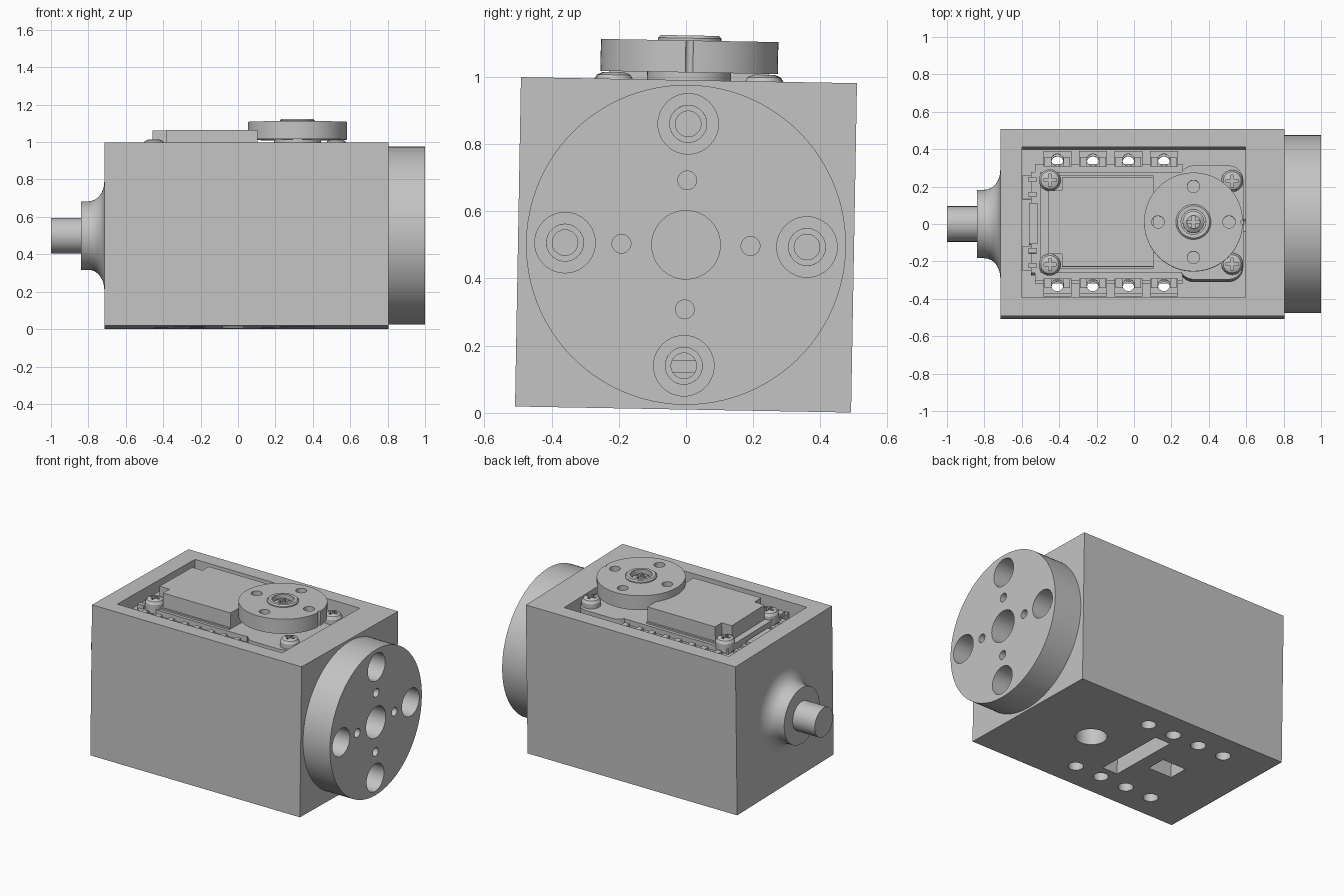
import bpy, bmesh, math
from mathutils import Matrix, Vector

if "Cube" in bpy.data.objects:
    bpy.data.objects.remove(bpy.data.objects["Cube"])

grey = bpy.data.materials.new("light_grey")
grey.use_nodes = True
grey.diffuse_color = (0.55, 0.55, 0.55, 1)
grey.node_tree.nodes["Principled BSDF"].inputs["Base Color"].default_value = (0.55, 0.55, 0.55, 1)

MID = Vector((0, 0, 0.5))
# The whole assembly leans slightly about its long axis
LEAN = Matrix.Translation(MID) @ Matrix.Rotation(-0.018, 4, 'X') @ Matrix.Translation(-MID)
parts = []


def make(name, bm):
    mesh = bpy.data.meshes.new(name)
    bmesh.ops.recalc_face_normals(bm, faces=bm.faces)
    bm.to_mesh(mesh)
    bm.free()
    ob = bpy.data.objects.new(name, mesh)
    bpy.context.collection.objects.link(ob)
    mesh.materials.append(grey)
    parts.append(ob)
    return ob


def box(name, x0, x1, y0, y1, z0, z1, round_corner=0):
    bm = bmesh.new()
    m = Matrix.Translation(((x0 + x1) / 2, (y0 + y1) / 2, (z0 + z1) / 2))
    m = m @ Matrix.Diagonal((x1 - x0, y1 - y0, z1 - z0, 1))
    bmesh.ops.create_cube(bm, size=1, matrix=m)
    if round_corner:
        upright = [e for e in bm.edges if abs(e.verts[0].co.z - e.verts[1].co.z) > 1e-4]
        bmesh.ops.bevel(bm, geom=upright, offset=round_corner, segments=6,
                        profile=0.5, affect='EDGES')
    return make(name, bm)


def lathe(name, profile, origin, axis='Z', seg=64):
    """Spin (radius, height) points about the axis through origin."""
    bm = bmesh.new()
    rings = []
    for r, h in profile:
        ring = []
        for i in range(seg):
            a = math.tau * i / seg
            ring.append(bm.verts.new((r * math.cos(a), r * math.sin(a), h)))
        rings.append(ring)
    for a, b in zip(rings, rings[1:]):
        for i in range(seg):
            j = (i + 1) % seg
            bm.faces.new((a[i], a[j], b[j], b[i]))
    bm.faces.new(rings[0])
    bm.faces.new(rings[-1])
    turn = Matrix.Rotation(math.pi / 2, 4, 'Y') if axis == 'X' else Matrix()
    bm.transform(Matrix.Translation(origin) @ turn)
    return make(name, bm)


def cyl(name, r, x, y, z, length, axis='Z', seg=32):
    return lathe(name, [(r, 0), (r, length)], (x, y, z), axis, seg)


def cut(target, cutters):
    for c in cutters:
        mod = target.modifiers.new("cut", 'BOOLEAN')
        mod.operation = 'DIFFERENCE'
        mod.solver = 'EXACT'
        mod.object = c
    bpy.context.view_layer.update()
    graph = bpy.context.evaluated_depsgraph_get()
    result = bpy.data.meshes.new_from_object(target.evaluated_get(graph))
    target.modifiers.clear()
    target.data = result
    for c in cutters:
        parts.remove(c)
        bpy.data.objects.remove(c)


def around(radius, count=4):
    return [(radius * math.cos(math.tau * i / count), radius * math.sin(math.tau * i / count))
            for i in range(count)]


EAR_X = [-0.41, -0.22, -0.03, 0.16]
FLOOR = 0.12

# Open-topped housing with bottom openings and end-wall bores
housing = box("housing", -0.715, 0.805, -0.5, 0.5, 0.01, 0.99)
cutters = [box("cavity", -0.6, 0.595, -0.403, 0.403, FLOOR, 1.3),
           cyl("axle_opening", 0.093, 0.32, 0, -0.1, 0.3, seg=48),
           box("cable_slot", -0.08, 0.03, -0.24, 0.24, -0.1, 0.2),
           box("plug_window", -0.345, -0.175, -0.065, 0.065, -0.1, 0.2)]
cutters += [cyl("floor_hole", 0.045, x, s * 0.33, -0.1, 0.3) for x in EAR_X for s in (-1, 1)]
cutters += [cyl("wall_hole", 0.038, 0.5, y, 0.5 + z, 0.4, 'X') for y, z in around(0.36)]
cutters += [cyl("bore_end", 0.055, 0.72, y, 0.5 + z, 0.3, 'X') for y, z in around(0.36)]
cut(housing, cutters)

# Round coupling disc with counterbored and plain holes
disc = cyl("coupling_disc", 0.476, 0.805, 0, 0.5, 0.195, 'X', 96)
cutters = [cyl("centre_bore", 0.102, 0.815, 0, 0.5, 0.4, 'X', 48)]
for y, z in around(0.36):
    cutters.append(lathe("counterbore", [(0.055, -0.1), (0.055, 0.09), (0.09, 0.09), (0.09, 0.4)],
                         (0.79, y, 0.5 + z), 'X', 40))
cutters += [cyl("pin_hole", 0.028, 0.82, y, 0.5 + z, 0.4, 'X') for y, z in around(0.192)]
cut(disc, cutters)

# Flared neck and shaft on the opposite end
flare = [(0.095, -1.0), (0.095, -0.84), (0.183, -0.84), (0.183, -0.8)]
for i in range(1, 9):
    a = math.pi / 2 * i / 8
    flare.append((0.183 + 0.105 * (1 - math.cos(a)), -0.8 + 0.085 * math.sin(a)))
lathe("flared_shaft", flare, (0, 0, 0.5), 'X', 64)

# Motor case inside the cavity
TOP = 0.955
box("motor_case", -0.5, 0.25, -0.27, 0.27, 0.155, TOP)
box("motor_case_front", 0.24, 0.585, -0.305, 0.305, 0.155, TOP, 0.08)
box("case_back_ledge", -0.55, -0.49, -0.27, 0.27, 0.17, 0.92)
box("cable_port", -0.562, -0.515, -0.115, 0.105, 0.6, 0.945)
for s in (-1, 1):
    for z0, z1 in ((0.86, 0.92), (FLOOR + 0.03, FLOOR + 0.09)):
        strip = box("ear_rail", -0.53, 0.26, *sorted((s * 0.26, s * 0.312)), z0, z1)
        for x in EAR_X:
            ear = box("mounting_ear", x - 0.075, x + 0.075, *sorted((s * 0.3, s * 0.382)), z0, z1 + 0.01)
            cut(ear, [cyl("ear_hole", 0.032, x, s * 0.335, z0 - 0.1, 0.3, seg=24)])
    for x in EAR_X:
        for d in (-1, 1):
            box("nut_grip", x + d * 0.05 - 0.018, x + d * 0.05 + 0.018,
                *sorted((s * 0.3, s * 0.35)), 0.9, 0.95)
    box("back_ear", -0.595, -0.54, s * 0.19 - 0.065, s * 0.19 + 0.065, 0.86, 0.91)
    for d in (-1, 1):
        y = s * 0.19 + d * 0.04
        box("back_nut_grip", -0.565, -0.52, y - 0.014, y + 0.014, 0.9, 0.945)

# Raised cover with a narrower tongue between the rear screws
box("cover_plate", -0.385, 0.105, -0.238, 0.238, 0.94, 1.06)
box("cover_tongue", -0.458, -0.38, -0.17, 0.17, 0.94, 1.06)
box("cover_foot", -0.5, 0.105, -0.25, 0.25, 0.94, 0.965)

# Cross-slotted case screws
for x, reach in ((-0.45, 0.226), (0.525, 0.222)):
    for s in (-1, 1):
        y = s * reach
        head = lathe("case_screw", [(0.058, 0.93), (0.058, 0.985), (0.048, 1.002), (0.03, 1.01)],
                     (x, y, 0), seg=32)
        cut(head, [box("slot", x - 0.032, x + 0.032, y - 0.008, y + 0.008, 0.985, 1.1),
                   box("slot", x - 0.008, x + 0.008, y - 0.032, y + 0.032, 0.985, 1.1)])

# Output horn on its collar, with four holes and an index notch
HX = 0.318
cyl("horn_collar", 0.125, HX, 0, 0.94, 0.09, seg=48)
horn = cyl("output_horn", 0.264, HX, 0, 1.013, 0.095, seg=96)
cutters = [cyl("horn_hole", 0.033, HX + x, y, 0.9, 0.4) for x, y in around(0.19)]
cutters.append(cyl("index_notch", 0.012, HX + 0.266, 0, 0.9, 0.4, seg=12))
cutters.append(cyl("hub_seat", 0.07, HX, 0, 1.06, 0.3))
cut(horn, cutters)
hub = lathe("horn_hub", [(0.094, 1.09), (0.094, 1.115), (0.086, 1.123)], (HX, 0, 0), seg=48)
cut(hub, [cyl("hub_recess", 0.066, HX, 0, 1.0, 0.3)])
bolt = lathe("horn_screw", [(0.058, 1.04), (0.058, 1.095), (0.035, 1.112)], (HX, 0, 0), seg=32)
cut(bolt, [box("slot", HX - 0.035, HX + 0.035, -0.009, 0.009, 1.08, 1.2),
           box("slot", HX - 0.009, HX + 0.009, -0.035, 0.035, 1.08, 1.2)])

# Lean the assembly and smooth the round surfaces, keeping edges sharp
bpy.ops.object.select_all(action='DESELECT')
for ob in parts:
    ob.data.transform(LEAN)
    ob.select_set(True)
bpy.context.view_layer.objects.active = housing
bpy.ops.object.shade_smooth_by_angle(angle=math.radians(30))
